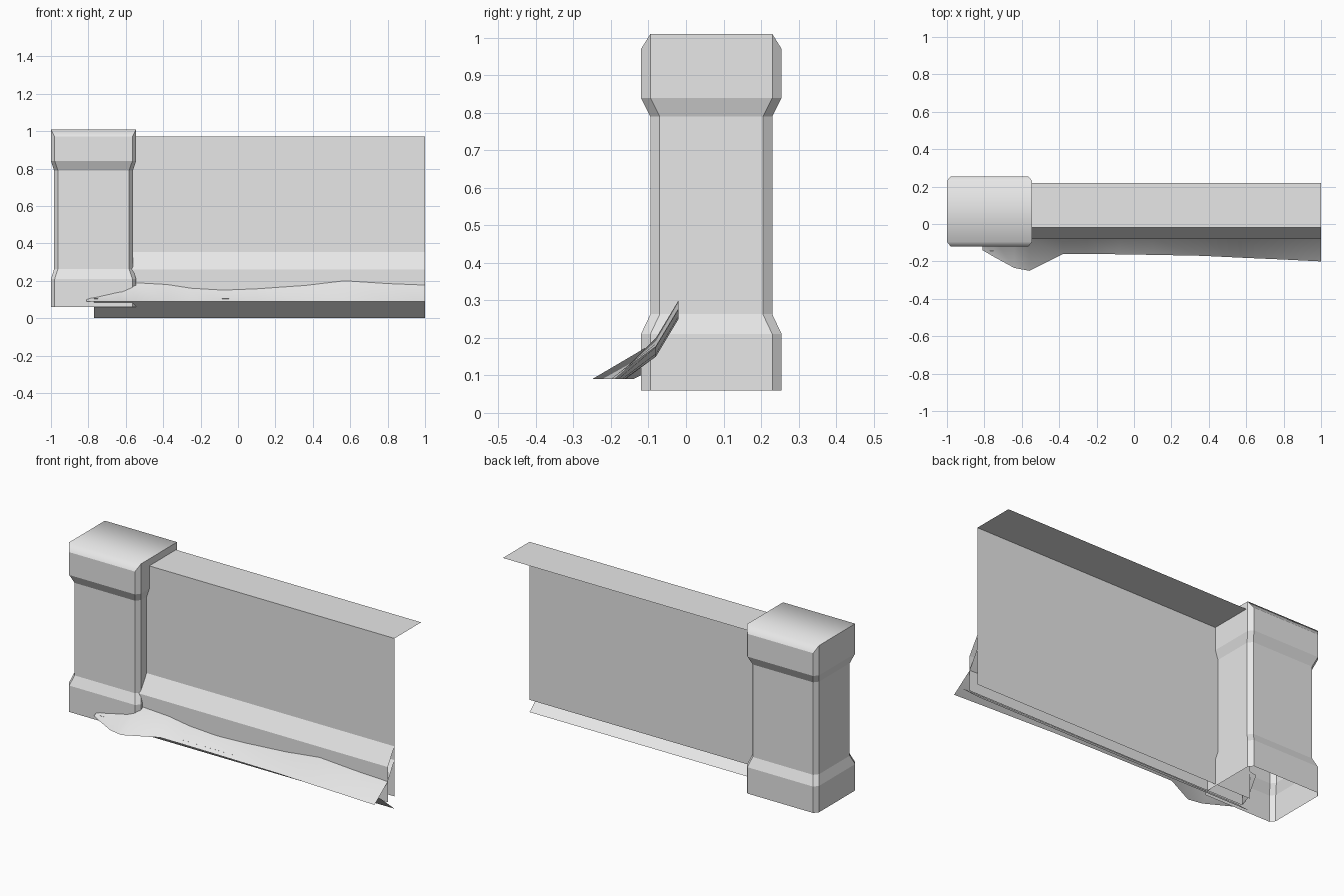
import bpy
import bmesh

cube = bpy.data.objects.get("Cube")
if cube:
    bpy.data.objects.remove(cube, do_unlink=True)

stone = bpy.data.materials.new("pale_grey_stone")
stone.use_nodes = True
GREY = (0.8, 0.8, 0.8, 1)
stone.diffuse_color = GREY
stone.node_tree.nodes["Principled BSDF"].inputs["Base Color"].default_value = GREY


def finish(bm, name):
    mesh = bpy.data.meshes.new(name)
    bm.to_mesh(mesh)
    bm.free()
    mesh.materials.append(stone)
    obj = bpy.data.objects.new(name, mesh)
    bpy.context.collection.objects.link(obj)
    return obj


def loft(bm, rows, closed=False):
    """Join equal-length rows of points with quads; return vertex rows."""
    vrows = [[bm.verts.new(p) for p in row] for row in rows]
    for a, b in zip(vrows, vrows[1:]):
        n = len(a)
        for i in range(n if closed else n - 1):
            j = (i + 1) % n
            bm.faces.new((a[i], a[j], b[j], b[i]))
    return vrows


def strip(name, profile, x0=-0.77, x1=1.0):
    """Open sheet: a (y, z) profile extruded along x."""
    bm = bmesh.new()
    loft(bm, [[(x0, y, z), (x1, y, z)] for y, z in profile])
    return finish(bm, name)


# Wall: front sheet with a top ledge, plinth and sloping footing
strip("wall_panel", [(-0.02, 0.07), (-0.02, 0.97), (0.22, 0.97)])
strip("wall_plinth", [(-0.08, 0.06), (-0.08, 0.26), (-0.02, 0.355)])
strip("wall_footing", [(-0.02, 0.0), (-0.145, 0.105)])

# Pillar: chamfered rings, open underneath
CX, CY = -0.7725, 0.0675


def ring(hx, hy, z, cx=0.02, cy=0.025):
    quarter = [(hx, hy - cy), (hx - cx, hy)]
    pts = quarter + [(-x, y) for x, y in reversed(quarter)]
    pts += [(-x, -y) for x, y in pts]
    return [(CX + x, CY + y, z) for x, y in pts]


WIDE, SLIM = (0.2275, 0.1875), (0.2105, 0.1625)
bm = bmesh.new()
rows = loft(bm, [ring(*WIDE, 0.06), ring(*WIDE, 0.21), ring(*SLIM, 0.263),
                 ring(*SLIM, 0.79), ring(*WIDE, 0.84), ring(*WIDE, 0.97)], closed=True)

# Pillar cap: front and back slopes meet a full-width flat top
hx, hy = WIDE[0], WIDE[1] - 0.025
top = [bm.verts.new((CX + sx * hx, CY + sy * hy, 1.01))
       for sx, sy in ((1, 1), (-1, 1), (-1, -1), (1, -1))]
rim = rows[-1]
cap = [bm.faces.new(top)]
for k in (0, 2):
    a, b = top[k], top[k + 1]
    r = [rim[(2 * k + i) % 8] for i in range(4)]
    cap.append(bm.faces.new((r[1], r[2], b, a)))
    bm.faces.new((r[0], r[1], a))
    bm.faces.new((r[2], r[3], b))
    nxt = top[(k + 2) % 4]
    bm.faces.new((r[3], rim[(2 * k + 4) % 8], nxt, b))
for f in cap:
    f.smooth = True
for e in bm.edges:
    e.smooth = all(f in cap for f in e.link_faces)
bmesh.ops.recalc_face_normals(bm, faces=bm.faces[:])
finish(bm, "pillar")

# Earth bank: (x, front edge y, height where it meets the plinth)
bank = [(-0.81, -0.14, 0.12), (-0.75, -0.175, 0.13), (-0.64, -0.235, 0.155),
        (-0.56, -0.25, 0.19), (-0.38, -0.16, 0.18), (-0.25, -0.16, 0.16),
        (-0.08, -0.162, 0.15), (0.1, -0.165, 0.157), (0.36, -0.17, 0.175),
        (0.57, -0.18, 0.2), (0.8, -0.19, 0.185), (1.0, -0.2, 0.177)]
bm = bmesh.new()
loft(bm, [[(x, -0.02, z + 0.1), (x, -0.08, z), (x, y, 0.09)] for x, y, z in bank])
for f in bm.faces:
    f.smooth = True
    if f.normal.z < 0:
        f.normal_flip()
bm.normal_update()
bmesh.ops.recalc_face_normals(bm, faces=bm.faces[:])
bm.normal_update()
if sum(f.normal.z for f in bm.faces) < 0:
    bmesh.ops.reverse_faces(bm, faces=bm.faces[:])
finish(bm, "earth_bank")
